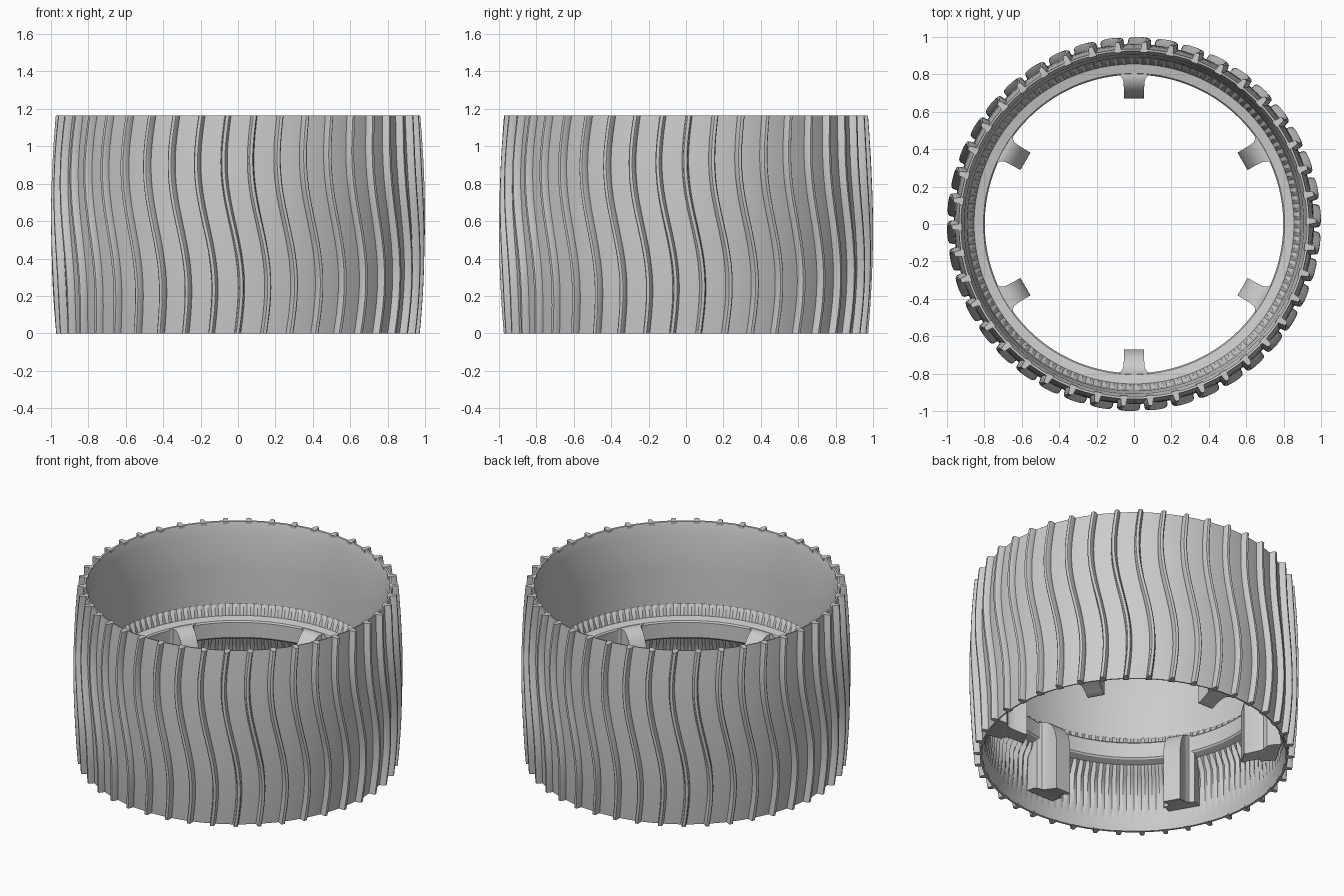
import bpy, bmesh
from math import sin, cos, pi, radians

if "Cube" in bpy.data.objects:
    bpy.data.objects.remove(bpy.data.objects["Cube"])

H = 1.165
RIBS = 42
SEG = 252

def bulge(z):
    # slight barrel shape of the tread
    t = 2 * z / H - 1
    return -0.026 * t * t

def finish(bm, name, angle=30):
    bmesh.ops.recalc_face_normals(bm, faces=bm.faces)
    me = bpy.data.meshes.new(name)
    bm.to_mesh(me)
    bm.free()
    ob = bpy.data.objects.new(name, me)
    bpy.context.collection.objects.link(ob)
    bpy.ops.object.select_all(action='DESELECT')
    ob.select_set(True)
    bpy.context.view_layer.objects.active = ob
    bpy.ops.object.shade_smooth_by_angle(angle=radians(angle))
    return ob

def loft(bm, rings, closed_path=False, cap=True):
    # skin a list of closed cross-sections
    vs = [[bm.verts.new(p) for p in ring] for ring in rings]
    n, k = len(vs), len(vs[0])
    for i in range(n if closed_path else n - 1):
        a, b = vs[i], vs[(i + 1) % n]
        for j in range(k):
            bm.faces.new((a[j], a[(j + 1) % k], b[(j + 1) % k], b[j]))
    if cap and not closed_path:
        bm.faces.new(vs[0])
        bm.faces.new(vs[-1])

# Tyre shell: lathe profile (radius, z, knurl depth)
outer = [(0.962 + bulge(H * i / 12), H * i / 12, 0) for i in range(13)]
inner = [(0.925, H - 0.002, 0), (0.907, 1.10, 0), (0.892, 0.85, 0), (0.885, 0.63, 0),
         (0.872, 0.61, 0.008), (0.855, 0.565, 0), (0.805, 0.555, 0), (0.798, 0.545, 0),
         (0.798, 0.445, 0), (0.805, 0.435, 0), (0.845, 0.42, 0), (0.868, 0.37, 0.014),
         (0.888, 0.33, 0.008), (0.895, 0.15, 0.005), (0.907, 0.06, 0), (0.925, 0.002, 0)]
bm = bmesh.new()
rings = []
for s in range(SEG):
    a = 2 * pi * s / SEG
    sign = 1 if s % 2 else -1
    rings.append([((r + sign * k) * cos(a), (r + sign * k) * sin(a), z)
                  for r, z, k in outer + inner])
loft(bm, rings, closed_path=True)
finish(bm, "tyre_shell", 25)

# Wavy tread ribs
bm = bmesh.new()
STEPS = 24
for n in range(RIBS):
    base = radians(1.0) + 2 * pi * n / RIBS
    rings = []
    for i in range(STEPS + 1):
        z = H * i / STEPS
        u = 1 - i / STEPS
        a = base + 0.055 * u - 0.034 * sin(2 * pi * u)
        ring = []
        for r, w in ((0.945, -0.021), (0.966, -0.018), (0.994, -0.013), (1.0, -0.008),
                     (1.0, 0.008), (0.994, 0.013), (0.966, 0.018), (0.945, 0.021)):
            rr = r + bulge(z)
            ring.append((rr * cos(a + w), rr * sin(a + w), z))
        rings.append(ring)
    loft(bm, rings)
finish(bm, "tread_ribs", 35)

# Six inner tabs: stations of (radius, half width, bottom z, top z)
stations = [(0.67, 0.054, 0.05, 0.40), (0.685, 0.054, 0.05, 0.46), (0.71, 0.054, 0.06, 0.505),
            (0.74, 0.055, 0.07, 0.535), (0.77, 0.058, 0.08, 0.55), (0.788, 0.068, 0.085, 0.553),
            (0.802, 0.098, 0.09, 0.553), (0.83, 0.10, 0.10, 0.55), (0.89, 0.10, 0.11, 0.50)]
bm = bmesh.new()
for n in range(6):
    a = radians(30 + 60 * n)
    c, s = cos(a), sin(a)
    rings = []
    for r, w, z0, z1 in stations:
        rings.append([(r * c - t * s, r * s + t * c, z)
                      for t, z in ((-w, z0), (w, z0), (w, z1), (-w, z1))])
    loft(bm, rings)
finish(bm, "hub_tabs", 30)
